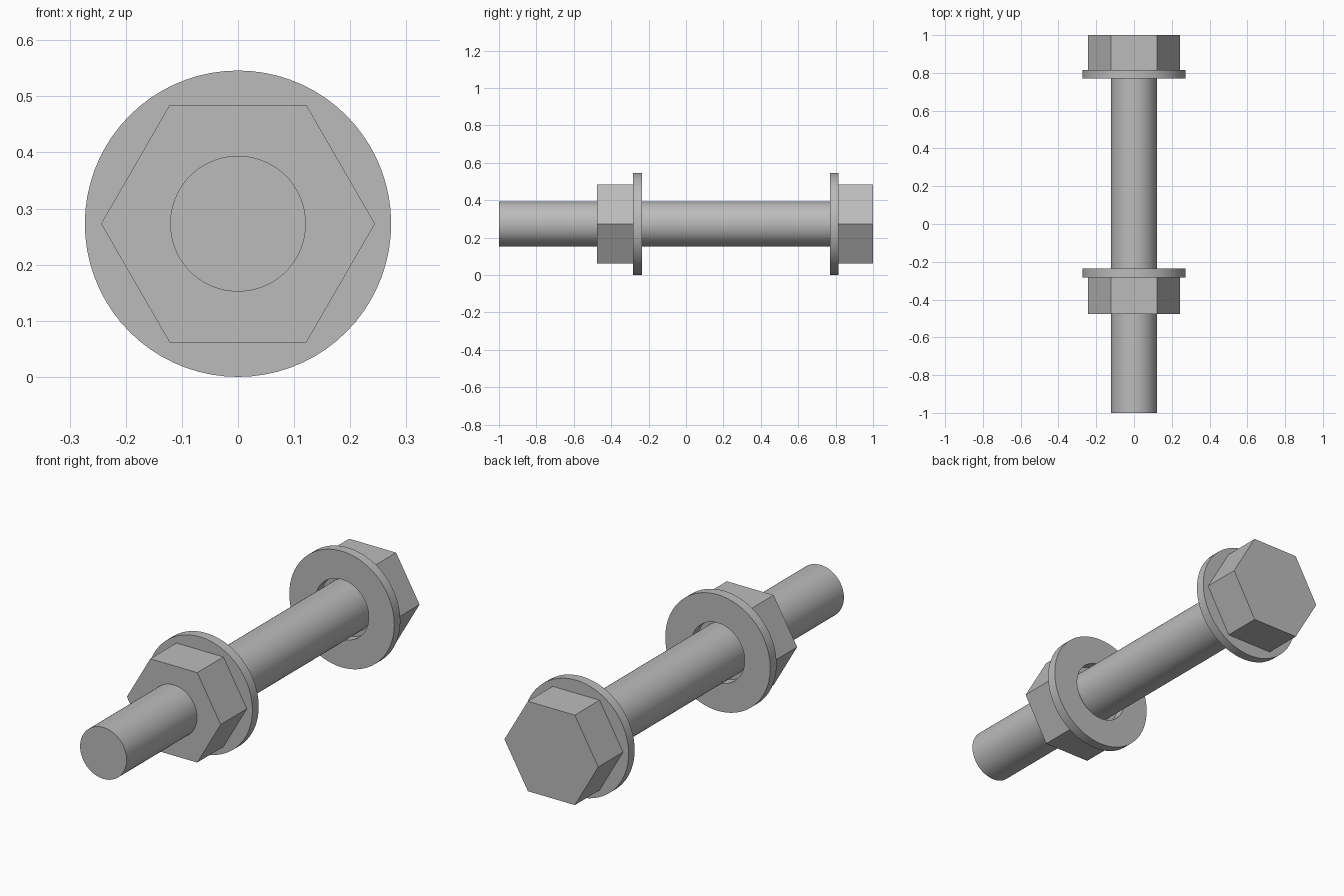
import bpy
import bmesh
from math import cos, sin, tau, radians

if "Cube" in bpy.data.objects:
    bpy.data.objects.remove(bpy.data.objects["Cube"])

AXIS_Z = 0.273       # height of the bolt's centre line
SHAFT_R = 0.121
HEX_R = 0.244
WASHER_R = 0.273
HOLE_R = 0.14
ROUND = 72

steel = bpy.data.materials.new("steel grey")
steel.use_nodes = True
colour = (0.5, 0.5, 0.5, 1)
steel.diffuse_color = colour
steel.node_tree.nodes["Principled BSDF"].inputs["Base Color"].default_value = colour


def outline(bm, radius, sides, y):
    """Closed loop of edges around the bolt's centre line."""
    verts = [bm.verts.new((radius * cos(tau * i / sides), y,
                           AXIS_Z + radius * sin(tau * i / sides)))
             for i in range(sides)]
    edges = [bm.edges.new((verts[i - 1], verts[i])) for i in range(sides)]
    return verts, edges


def prism(name, y0, y1, radius, sides=ROUND, hole=None):
    """Straight prism along y, optionally with a round hole through it."""
    bm = bmesh.new()
    verts, edges = outline(bm, radius, sides, y0)
    if hole:
        edges += outline(bm, hole, ROUND, y0)[1]
        bmesh.ops.triangle_fill(bm, edges=edges, use_beauty=True, normal=(0, -1, 0))
    else:
        bm.faces.new(verts)
    grown = bmesh.ops.extrude_face_region(bm, geom=bm.faces[:], use_keep_orig=True)
    moved = [v for v in grown["geom"] if isinstance(v, bmesh.types.BMVert)]
    bmesh.ops.translate(bm, verts=moved, vec=(0, y1 - y0, 0))
    bmesh.ops.recalc_face_normals(bm, faces=bm.faces[:])
    mesh = bpy.data.meshes.new(name)
    bm.to_mesh(mesh)
    bm.free()
    mesh.materials.append(steel)
    obj = bpy.data.objects.new(name, mesh)
    bpy.context.collection.objects.link(obj)
    bpy.ops.object.select_all(action="DESELECT")
    obj.select_set(True)
    bpy.context.view_layer.objects.active = obj
    bpy.ops.object.shade_smooth_by_angle(angle=radians(30))
    return obj


# Bolt: shaft and hexagonal head
prism("bolt_shaft", -1, 0.82, SHAFT_R)
prism("bolt_head", 0.816, 1, HEX_R, sides=6)

# Loose washers under the head and the nut
prism("head_washer", 0.771, 0.816, WASHER_R, hole=HOLE_R)
prism("nut_washer", -0.283, -0.236, WASHER_R, hole=HOLE_R)

# Hexagonal nut
prism("nut", -0.477, -0.283, HEX_R, sides=6, hole=SHAFT_R)
